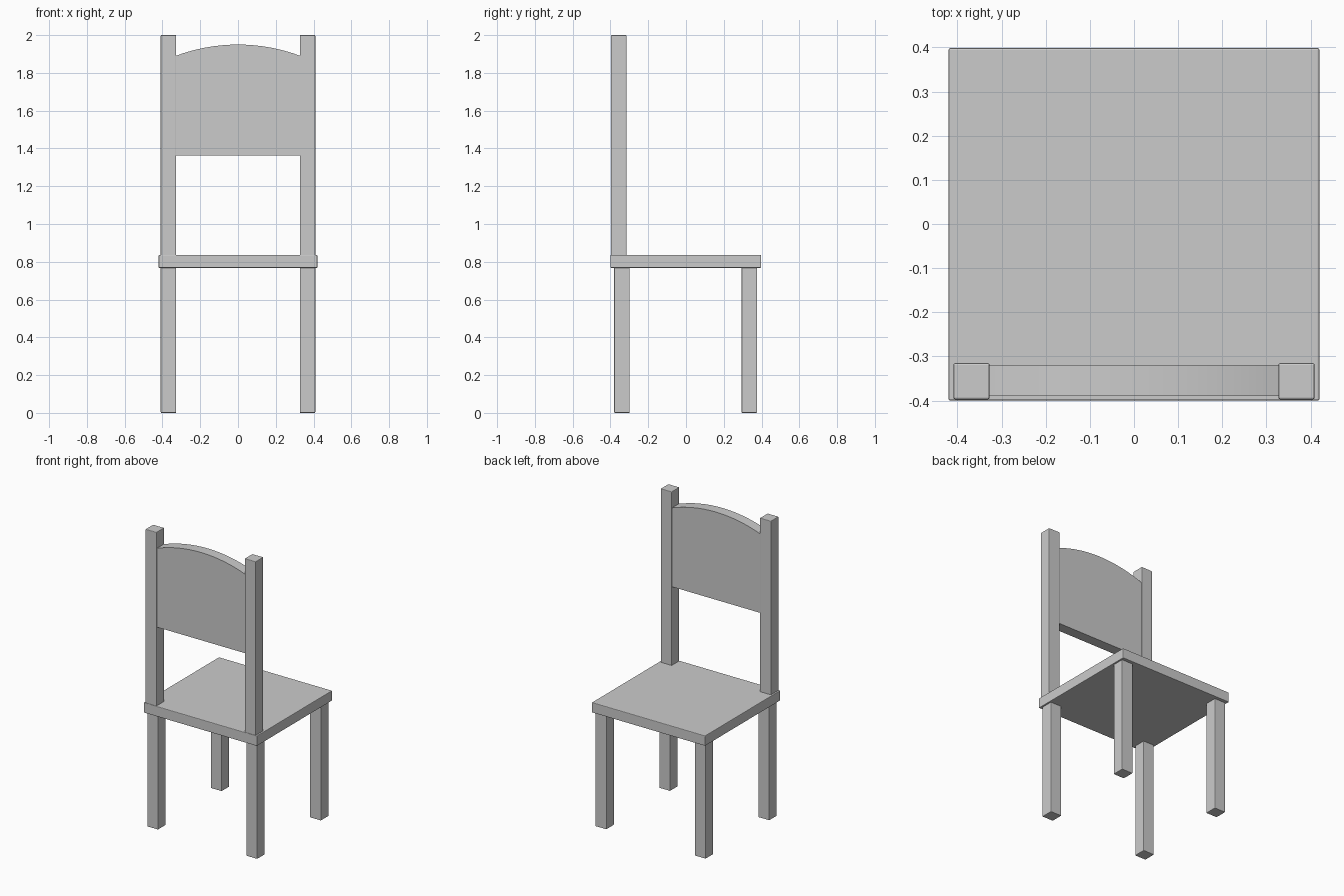
import bpy, bmesh, math

if "Cube" in bpy.data.objects:
    bpy.data.objects.remove(bpy.data.objects["Cube"])


def finish(name, bm, bevel=0.004):
    bmesh.ops.recalc_face_normals(bm, faces=bm.faces)
    mesh = bpy.data.meshes.new(name)
    bm.to_mesh(mesh)
    bm.free()
    obj = bpy.data.objects.new(name, mesh)
    bpy.context.collection.objects.link(obj)
    if bevel:
        mod = obj.modifiers.new("soft_edges", 'BEVEL')
        mod.width = bevel
        mod.segments = 2
    return obj


def box(name, x, y, z):
    bm = bmesh.new()
    bmesh.ops.create_cube(bm, size=1)
    for v in bm.verts:
        for i, (lo, hi) in enumerate((x, y, z)):
            v.co[i] = hi if v.co[i] > 0 else lo
    return finish(name, bm)


# Seat board
box("seat", (-0.42, 0.42), (-0.4, 0.398), (0.768, 0.836))

# Legs and back posts, mirrored left and right
for side, s in (("left", -1), ("right", 1)):
    x = tuple(sorted((s * 0.327, s * 0.409)))
    box(f"{side}_post_leg", x, (-0.38, -0.298), (0, 0.772))
    box(f"{side}_open_leg", x, (0.294, 0.376), (0, 0.772))
    box(f"{side}_back_post", x, (-0.397, -0.315), (0.832, 2.0))

# Back panel with an arched top edge
HALF, TOP, RADIUS, STEPS = 0.332, 1.95, 0.94, 16
profile = [(-HALF, 1.362), (HALF, 1.362)]
span = math.asin(HALF / RADIUS)
for i in range(STEPS + 1):
    a = span * (1 - 2 * i / STEPS)
    profile.append((RADIUS * math.sin(a), TOP - RADIUS * (1 - math.cos(a))))
bm = bmesh.new()
face = bm.faces.new([bm.verts.new((x, -0.39, z)) for x, z in profile])
ext = bmesh.ops.extrude_face_region(bm, geom=[face])
bmesh.ops.translate(bm, vec=(0, 0.071, 0),
                    verts=[g for g in ext["geom"] if isinstance(g, bmesh.types.BMVert)])
if not face.is_valid or len(bm.faces) < len(profile) + 2:
    bm.faces.new([v for v in bm.verts if abs(v.co.y + 0.39) < 1e-5])
panel = finish("back_panel", bm, bevel=0)
bpy.context.view_layer.objects.active = panel
panel.select_set(True)
bpy.ops.object.shade_smooth_by_angle(angle=math.radians(30))
